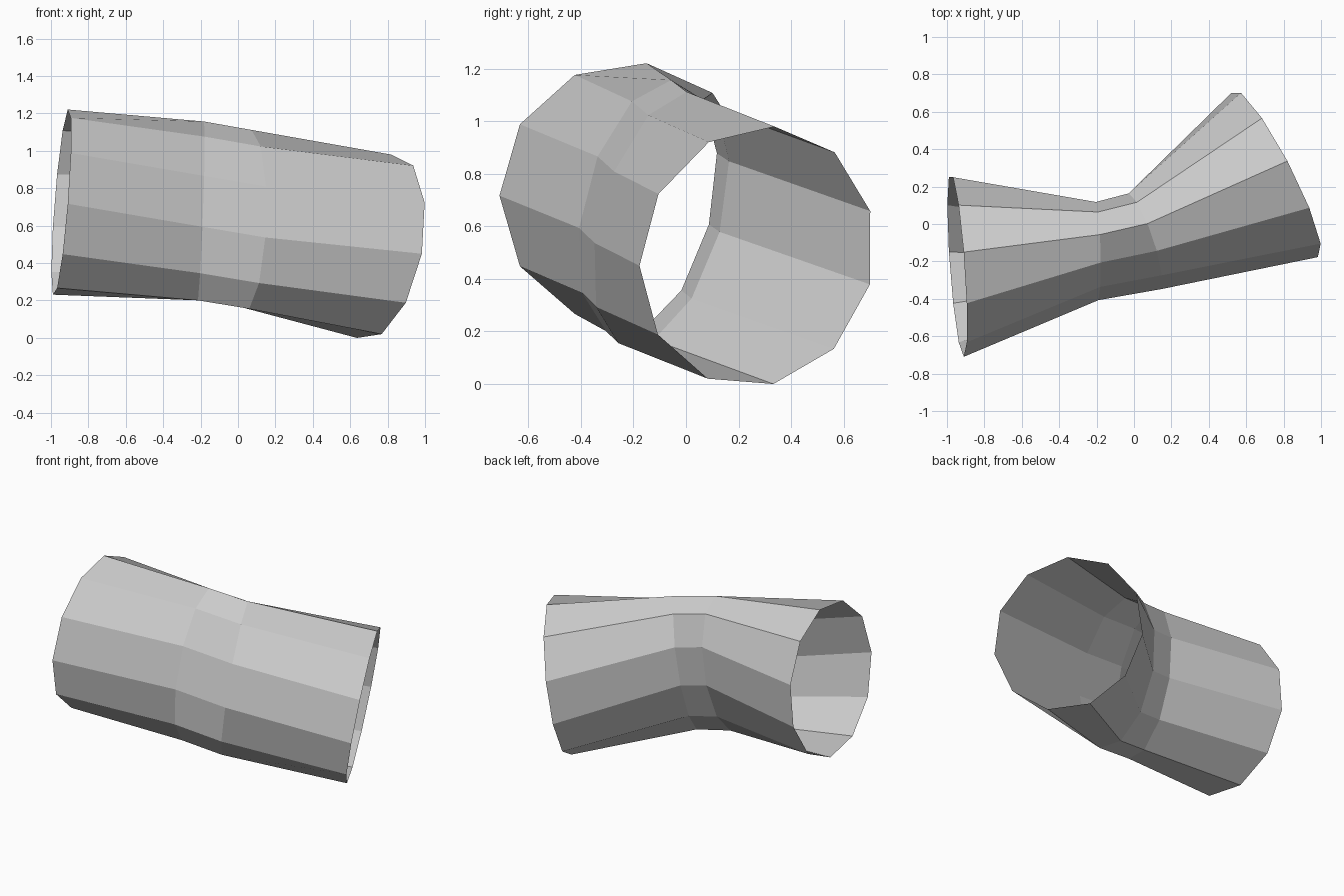
import bpy, bmesh, math
from mathutils import Vector

if "Cube" in bpy.data.objects:
    bpy.data.objects.remove(bpy.data.objects["Cube"])

SIDES = 11

# Each tilted elliptical ring: centre, sideways half-axis, upward half-axis
RINGS = [
    ((-0.945, -0.22, 0.725), (0.035, -0.49, -0.008), (0.04, 0.0, 0.50)),    # left mouth
    ((-0.20, -0.147, 0.67), (0.01, -0.26, -0.076), (0.02, 0.054, 0.481)),   # pinched bend
    ((0.052, -0.096, 0.627), (0.094, -0.252, -0.09), (0.034, 0.063, 0.477)),
    ((0.76, 0.271, 0.485), (0.223, -0.448, -0.035), (0.093, 0.002, 0.495)), # right mouth
]


def add_ring(bm, centre, side, up):
    c, u, v = Vector(centre), Vector(side), Vector(up)
    angles = [2 * math.pi * k / SIDES for k in range(SIDES)]
    return [bm.verts.new(c + math.cos(a) * u + math.sin(a) * v) for a in angles]


# Open-ended bent tube, skinned ring to ring
bm = bmesh.new()
loops = [add_ring(bm, *ring) for ring in RINGS]
for a, b in zip(loops, loops[1:]):
    for i in range(SIDES):
        j = (i + 1) % SIDES
        bm.faces.new((a[i], b[i], b[j], a[j]))
bmesh.ops.recalc_face_normals(bm, faces=bm.faces)

mesh = bpy.data.meshes.new("bent_tube")
bm.to_mesh(mesh)
bm.free()
bpy.context.collection.objects.link(bpy.data.objects.new("bent_tube", mesh))
